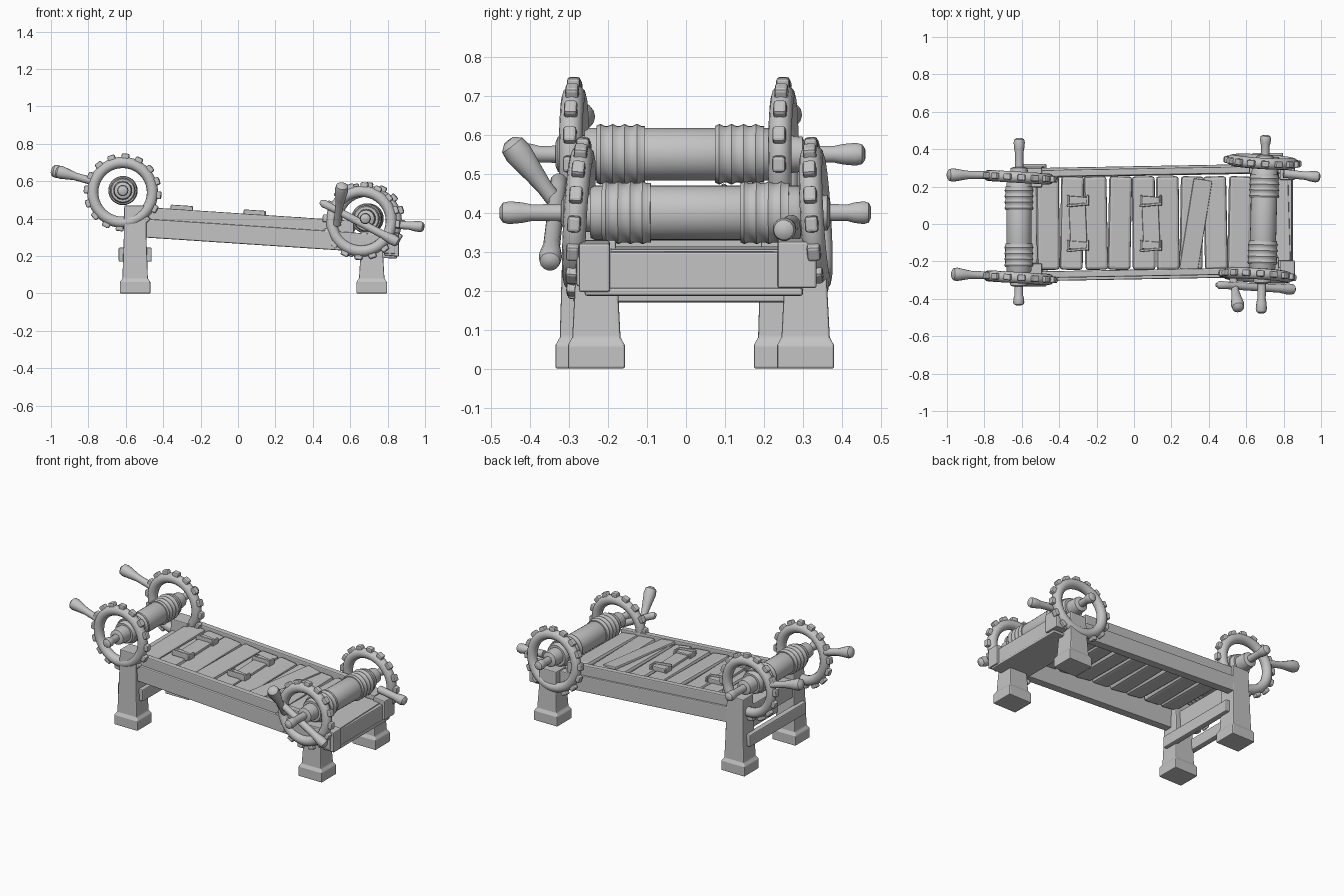
import bpy, bmesh, math
from mathutils import Vector, Matrix

old = bpy.data.objects.get("Cube")
if old:
    bpy.data.objects.remove(old, do_unlink=True)

grey = bpy.data.materials.new("plain_grey")
grey.use_nodes = True
COLOR = (0.55, 0.55, 0.55, 1)
grey.diffuse_color = COLOR
grey.node_tree.nodes["Principled BSDF"].inputs["Base Color"].default_value = COLOR


def finish(bm, name, bevel=0.0, smooth=False):
    bmesh.ops.recalc_face_normals(bm, faces=bm.faces)
    mesh = bpy.data.meshes.new(name)
    bm.to_mesh(mesh)
    bm.free()
    obj = bpy.data.objects.new(name, mesh)
    bpy.context.collection.objects.link(obj)
    mesh.materials.append(grey)
    if smooth:
        bpy.ops.object.select_all(action="DESELECT")
        obj.select_set(True)
        bpy.context.view_layer.objects.active = obj
        bpy.ops.object.shade_smooth_by_angle(angle=math.radians(40))
    if bevel:
        mod = obj.modifiers.new("soft_edges", "BEVEL")
        mod.width = bevel
        mod.segments = 2
    return obj


def box(name, lo, hi, slope=0.0, turn=0.0, roll=0.0, drift=0.0, bevel=0.006):
    """Box between two corners; slope lowers it along x, drift moves it in y along x."""
    lo, hi = Vector(lo), Vector(hi)
    mid, size = (lo + hi) / 2, hi - lo
    bm = bmesh.new()
    bmesh.ops.create_cube(bm, size=1)
    spin = Matrix.Rotation(turn, 4, "Z") @ Matrix.Rotation(roll, 4, "Y")
    for v in bm.verts:
        p = spin @ Vector(a * b for a, b in zip(v.co, size))
        v.co = mid + p + Vector((0, drift * p.x, -slope * p.x))
    return finish(bm, name, bevel)


def lathe(name, p0, p1, profile, sides=20):
    """Turned part between two points; profile holds (fraction, radius) pairs."""
    p0, p1 = Vector(p0), Vector(p1)
    axis = p1 - p0
    rot = axis.to_track_quat("Z", "Y")
    bm = bmesh.new()
    rings = []
    for t, r in profile:
        rings.append([bm.verts.new(p0 + axis * t + rot @ Vector(
            (r * math.cos(math.tau * i / sides), r * math.sin(math.tau * i / sides), 0)))
            for i in range(sides)])
    for a, b in zip(rings, rings[1:]):
        for i in range(sides):
            j = (i + 1) % sides
            bm.faces.new((a[i], a[j], b[j], b[i]))
    bm.faces.new(rings[0])
    bm.faces.new(rings[-1])
    return finish(bm, name, smooth=True)


FLARED = [(0, .021), (.45, .021), (.62, .027), (.85, .036), (.95, .032), (1, .015)]
KNOBBED = [(0, .023), (.6, .022), (.72, .027), (.88, .03), (.96, .026), (1, .014)]


def grip(name, p0, p1, profile=FLARED):
    lathe(name, p0, p1, profile, 14)


def wheel(name, center, lean=0.0, teeth=16):
    """Thick ring in the xz plane with square studs round the rim."""
    major, minor, segs, sides = .16, .03, 40, 12
    place = (Matrix.Translation(center) @ Matrix.Rotation(-.06, 4, "Z")
             @ Matrix.Rotation(lean, 4, "X"))
    bm = bmesh.new()
    grid = []
    for i in range(segs):
        spin = place @ Matrix.Rotation(math.tau * i / segs, 4, "Y")
        grid.append([bm.verts.new(spin @ Vector((
            major + minor * math.cos(math.tau * k / sides),
            minor * math.sin(math.tau * k / sides), 0))) for k in range(sides)])
    for i in range(segs):
        a, b = grid[i], grid[(i + 1) % segs]
        for k in range(sides):
            m = (k + 1) % sides
            bm.faces.new((a[k], a[m], b[m], b[k]))
    finish(bm, name + "_ring", smooth=True)
    bm = bmesh.new()
    for i in range(teeth):
        spin = place @ Matrix.Rotation(math.tau * (i + .2) / teeth, 4, "Y")
        bmesh.ops.create_cube(bm, size=1, matrix=spin @ Matrix.Translation((.188, 0, 0))
                              @ Matrix.Diagonal((.04, .034, .042, 1)))
    finish(bm, name + "_studs", .008)


def leg(name, x, y, top):
    """Tapered post on a wide foot with sloping shoulders."""
    bm = bmesh.new()
    rings = []
    for z, a, b in [(0, .082, .073), (.06, .082, .073), (.08, .068, .062),
                    (top * .6, .061, .056), (top, .058, .05)]:
        rings.append([bm.verts.new((x + sx * a, y + sy * b, z))
                      for sx, sy in ((-1, -1), (1, -1), (1, 1), (-1, 1))])
    for lower, upper in zip(rings, rings[1:]):
        for i in range(4):
            j = (i + 1) % 4
            bm.faces.new((lower[i], lower[j], upper[j], upper[i]))
    bm.faces.new(rings[0])
    bm.faces.new(rings[-1])
    finish(bm, name, .005)


def roller(name, x, skew, z, y0, y1, out0, out1, r):
    """Axle with two grips, hubs, and a drum with rope windings near both ends."""
    def at(y):
        return (x + skew * y, y, z)

    grip(name + "_front_grip", at(y0 - .03), at(out0), KNOBBED)
    grip(name + "_back_grip", at(y1 + .03), at(out1), KNOBBED)
    lathe(name + "_hubs", at(y0 - .075), at(y1 + .075),
          [(0, .03), (.01, .045), (.08, .05), (.92, .05), (.99, .045), (1, .03)])
    lathe(name + "_drum", at(y0), at(y1),
          [(0, r - .012), (.02, r - .006), (.5, r - .006), (.98, r - .006), (1, r - .012)], 28)
    for end, start in (("front", y0 + .03), ("back", y1 - .155)):
        coils = [(i / 12, r + (.005 if i % 3 == 1 else 0)) for i in range(13)]
        coils = [(0, r - .015)] + coils + [(1, r - .015)]
        lathe(f"{name}_{end}_rope", at(start), at(start + .125), coils, 28)


SLOPE = .066


def bed_z(x):
    return .425 - SLOPE * x


# Legs
leg("tall_front_leg", -.55, -.262, .47)
leg("tall_back_leg", -.55, .247, .47)
leg("short_front_leg", .715, -.23, .33)
leg("short_back_leg", .715, .307, .33)

# Side rails, with a thinner upper strip on each
for name, y, side in (("front", -.268, -1), ("back", .285, 1)):
    box(name + "_rail", (-.6, y - .026, .258), (.84, y + .026, .358), SLOPE, drift=.018)
    box(name + "_upper_rail", (-.6, y - .018 - side * .006, .34), (.62, y + .018 - side * .006, .428),
        SLOPE, drift=.018)

# Cross boards and end blocks
for name, x in (("outer", -.62), ("inner", -.48)):
    box(name + "_cross_board", (x - .018, -.29, .17), (x + .018, .27, .245))
box("head_beam", (-.6, -.25, .29), (-.52, .25, .4))
box("foot_beam", (.79, -.25, .2), (.845, .26, .3))
box("foot_ledge", (.62, -.26, .19), (.85, .3, .21), .03)
box("foot_front_block", (.78, -.275, .2), (.86, -.195, .325), .1)
box("foot_back_block", (.78, .235, .21), (.86, .335, .33), .1)

# Rounded slats
for i in range(9):
    x = -.46 + i * .128
    turn = (.01, -.015, .02, -.02, .01)[i % 5]
    roll = SLOPE + (.06, .02, .08)[i % 3]
    z = bed_z(x) - .032
    box(f"slat_{i + 1}", (x - .061, -.245, z - .021), (x + .061, .255, z + .021),
        0, turn, roll, bevel=.016)
box("loose_slat", (.28, -.25, bed_z(.33) - .02), (.38, .24, bed_z(.33)), 0, -.16, .12)
box("foot_slat", (.62, -.2, .285), (.83, .25, .31), 0, .03, .03)

# Straps with raised buckles
for name, x in (("upper", -.3), ("lower", .09)):
    z = bed_z(x)
    box(name + "_strap", (x - .045, -.1, z - .02), (x + .045, .12, z + .004), SLOPE, .04)
    for end, y in (("front", -.115), ("back", .125)):
        box(f"{name}_{end}_buckle", (x - .06, y - .03, z - .01), (x + .06, y - .016, z + .026), SLOPE, .1)
        box(f"{name}_{end}_cuff", (x - .05, y - .022, z - .02), (x + .05, y + .022, z + .014), SLOPE, -.08)
        for s in (-1, 1):
            box(f"{name}_{end}_clasp_{s}", (x + s * .052 - .007, y - .03, z - .02),
                (x + s * .052 + .007, y + .03, z + .02), SLOPE)

# Rollers
roller("head_roller", -.615, .003, .55, -.26, .23, -.435, .46, .073)
roller("foot_roller", .692, .025, .4, -.245, .295, -.478, .475, .076)

# Wheels
wheel("head_front_wheel", (-.617, -.287, .54))
wheel("head_back_wheel", (-.617, .25, .54))
wheel("foot_front_wheel", (.66, -.275, .386), -.06)
wheel("foot_back_wheel", (.687, .333, .386), .06)

# Rim grips and loose levers
grip("head_front_rim_grip", (-.78, -.275, .6), (-.975, -.268, .655))
grip("head_back_rim_grip", (-.78, .262, .6), (-.998, .262, .66))
grip("foot_back_rim_grip", (.8, .27, .372), (.995, .25, .355), KNOBBED)
grip("raised_lever", (.53, -.29, .37), (.558, -.455, .585))
lathe("crossed_lever", (.44, -.325, .49), (.86, -.35, .27),
      [(0, .01), (.04, .022), (.15, .02), (.8, .022), (.92, .03), (.98, .026), (1, .012)], 14)
